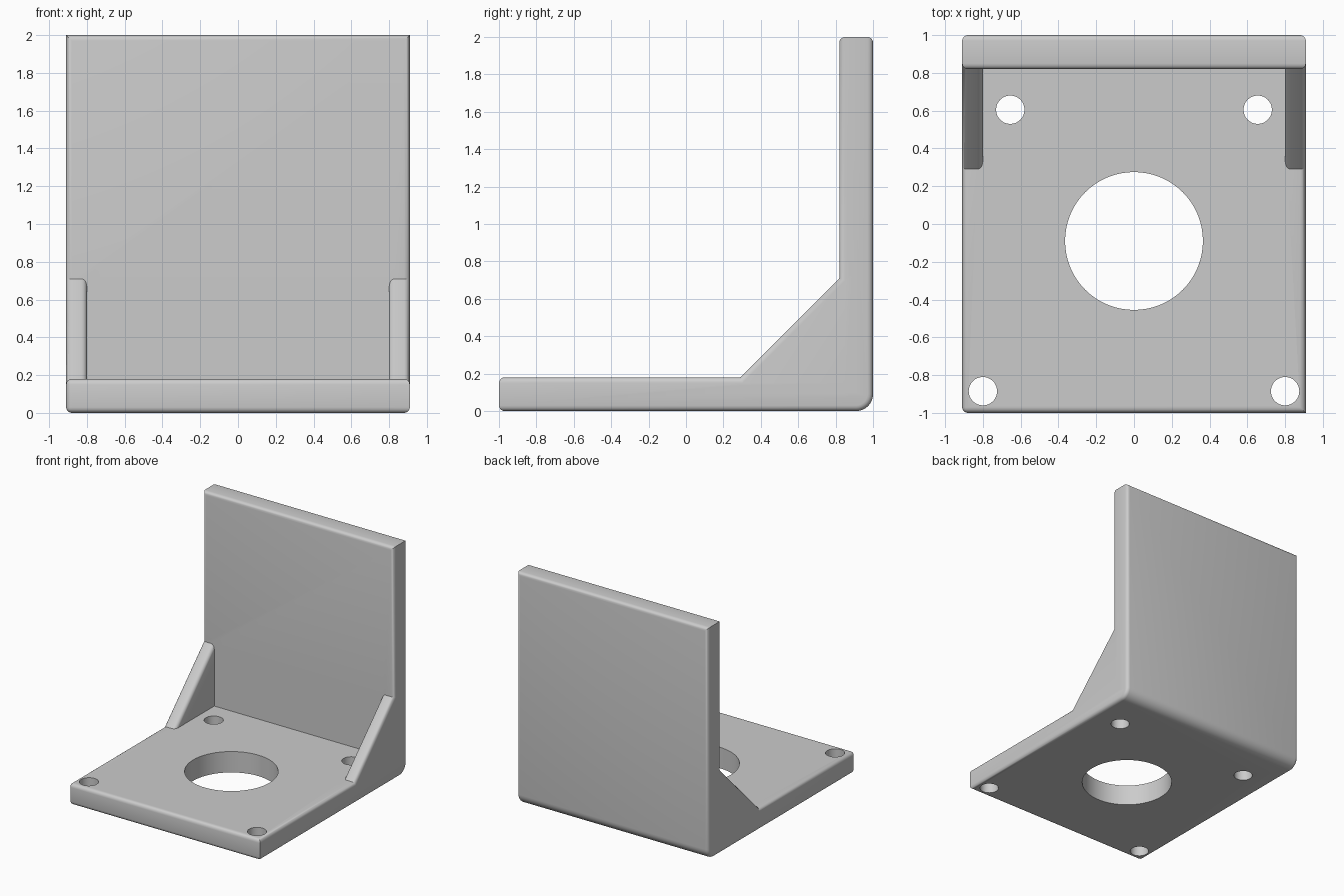
import bpy, bmesh
from math import sin, cos, pi, radians

if "Cube" in bpy.data.objects:
    bpy.data.objects.remove(bpy.data.objects["Cube"], do_unlink=True)

HALF_W = 0.91      # half width of the bracket
THICK = 0.18       # plate thickness
RIB_W = 0.11       # gusset thickness
ROUND = 0.03       # edge rounding

grey = bpy.data.materials.new("light grey")
grey.use_nodes = True
grey.diffuse_color = (0.6, 0.6, 0.6, 1)
grey.node_tree.nodes["Principled BSDF"].inputs["Base Color"].default_value = (0.6, 0.6, 0.6, 1)


def prism(name, profile, x0, x1, rounded):
    """Extrude a (y, z) profile along x and round the edges the rule picks."""
    bm = bmesh.new()
    face = bm.faces.new([bm.verts.new((x0, y, z)) for y, z in profile])
    side = bmesh.ops.extrude_face_region(bm, geom=[face])["geom"]
    for v in side:
        if isinstance(v, bmesh.types.BMVert):
            v.co.x = x1
    bmesh.ops.recalc_face_normals(bm, faces=bm.faces)
    edges = [e for e in bm.edges if rounded(e)]
    bmesh.ops.bevel(bm, geom=edges, offset=ROUND, segments=4, profile=0.5,
                    affect='EDGES', clamp_overlap=True)
    mesh = bpy.data.meshes.new(name)
    bm.to_mesh(mesh)
    bm.free()
    mesh.materials.append(grey)
    ob = bpy.data.objects.new(name, mesh)
    bpy.context.collection.objects.link(ob)
    return ob


def merge(target, tool, operation):
    """Apply a boolean and discard the tool."""
    mod = target.modifiers.new(operation.lower(), 'BOOLEAN')
    mod.operation, mod.solver, mod.object = operation, 'EXACT', tool
    bpy.context.view_layer.objects.active = target
    bpy.ops.object.modifier_apply(modifier=mod.name)
    bpy.data.objects.remove(tool, do_unlink=True)


# L-shaped body with a larger radius at the lower back corner
R = 0.09
arc = [(1 - R + R * sin(a), R - R * cos(a)) for a in (i * pi / 16 for i in range(9))]
body_profile = [(-1, 0)] + arc + [(1, 2), (1 - THICK, 2), (1 - THICK, THICK), (-1, THICK)]


def body_edge(e):
    mid = (e.verts[0].co + e.verts[1].co) / 2
    if abs(mid.x) < 0.1:                                   # edges across the width
        return mid.z > 1.9 or mid.y < -0.9
    if mid.z > 1.9:                                        # top ends stay square
        return False
    return not (mid.y < -0.9 and mid.x > 0)                # one front corner is square


bracket = prism("bracket", body_profile, -HALF_W, HALF_W, body_edge)

# Corner gussets, flush with the sides
rib_profile = [(0.29, THICK), (0.83, 0.72), (0.9, 0.72), (0.9, 0.1), (0.29, 0.1)]


def rib_edge(e):
    a, b = (v.co for v in e.verts)
    return abs(a.x - b.x) < 0.01 and abs(a.z - b.z) > 0.1 and abs(a.y - b.y) > 0.1


for s in (-1, 1):
    rib = prism("gusset", rib_profile, s * (HALF_W - RIB_W), s * HALF_W, rib_edge)
    merge(bracket, rib, 'UNION')

# Central opening and four screw holes
holes = [(0, -0.09, 0.365)]
for s in (-1, 1):
    holes += [(s * 0.655, 0.605, 0.075), (s * 0.8, -0.885, 0.075)]
for x, y, r in holes:
    bpy.ops.mesh.primitive_cylinder_add(vertices=64, radius=r, depth=0.6, location=(x, y, 0.1))
    cutter = bpy.context.object
    cutter.data.materials.append(grey)
    merge(bracket, cutter, 'DIFFERENCE')

bpy.ops.object.select_all(action='DESELECT')
bracket.select_set(True)
bpy.context.view_layer.objects.active = bracket
bpy.ops.object.shade_smooth_by_angle(angle=radians(30))
